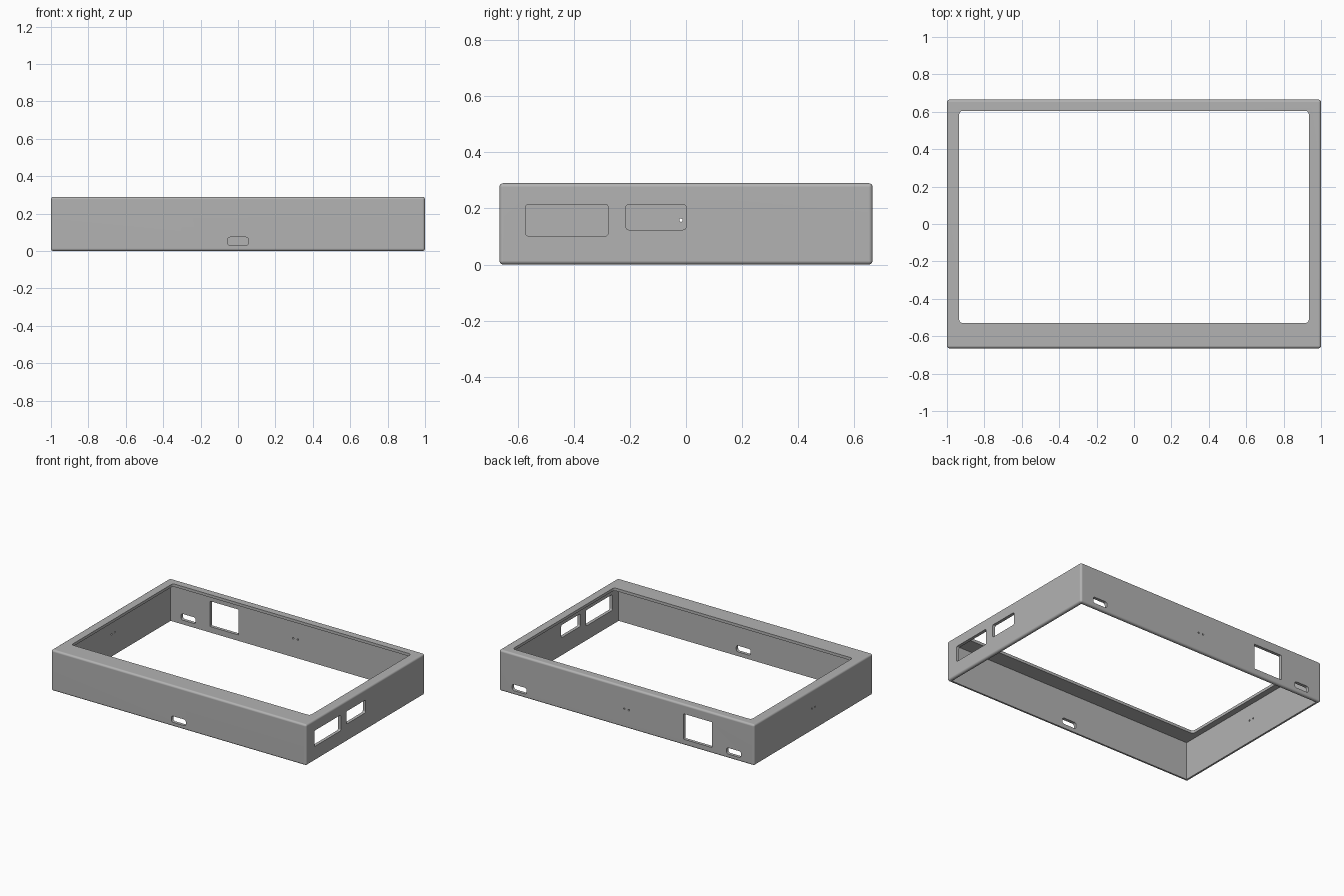
import bpy
import bmesh
from math import radians, pi
from mathutils import Matrix, Vector

cube = bpy.data.objects.get("Cube")
if cube:
    bpy.data.objects.remove(cube, do_unlink=True)

WIDTH, DEPTH, HEIGHT = 2.0, 1.33, 0.29
WALL, LIP = 0.022, 0.02
X_WALL, Y_WALL = WIDTH / 2, DEPTH / 2

grey = bpy.data.materials.new("mid_grey")
grey.use_nodes = True
grey.diffuse_color = (0.45, 0.45, 0.45, 1)
grey.node_tree.nodes["Principled BSDF"].inputs["Base Color"].default_value = (0.45, 0.45, 0.45, 1)


def add_object(name, bm):
    mesh = bpy.data.meshes.new(name)
    bm.to_mesh(mesh)
    bm.free()
    mesh.materials.append(grey)
    obj = bpy.data.objects.new(name, mesh)
    bpy.context.collection.objects.link(obj)
    return obj


def box(name, low, high, radius=0, axis=None, segments=4):
    """Box between two corners; rounds all edges, or only those along axis."""
    low, high = Vector(low), Vector(high)
    bm = bmesh.new()
    bmesh.ops.create_cube(bm, size=1)
    bmesh.ops.scale(bm, vec=high - low, verts=bm.verts)
    bmesh.ops.translate(bm, vec=(low + high) / 2, verts=bm.verts)
    if radius:
        edges = [e for e in bm.edges if axis is None
                 or abs((e.verts[0].co - e.verts[1].co)[axis]) > 1e-4]
        bmesh.ops.bevel(bm, geom=edges, offset=radius, segments=segments,
                        profile=0.5, affect="EDGES")
    return add_object(name, bm)


def rod(name, centre, axis, radius=0.006):
    bm = bmesh.new()
    bmesh.ops.create_cone(bm, cap_ends=True, segments=16, radius1=radius,
                          radius2=radius, depth=0.12)
    turn = Matrix.Rotation(pi / 2, 4, "Y" if axis == 0 else "X")
    bmesh.ops.transform(bm, matrix=Matrix.Translation(centre) @ turn, verts=bm.verts)
    return add_object(name, bm)


def wall_cut(name, axis, side, span, heights, radius):
    """Rounded window through the wall at +/- side of the given axis."""
    wall = side * (X_WALL if axis == 0 else Y_WALL)
    through = (wall - 0.06, wall + 0.06)
    x, y = (through, span) if axis == 0 else (span, through)
    return box(name, (x[0], y[0], heights[0]), (x[1], y[1], heights[1]), radius, axis)


# Rounded outer shell
frame = box("case_frame", (-X_WALL, -Y_WALL, 0), (X_WALL, Y_WALL, HEIGHT), 0.014)

# Hollow inside, open below, with a thin lip around the screen opening
inner_x, inner_y = X_WALL - WALL, Y_WALL - WALL
cutters = [
    box("cavity_cutter", (-inner_x, -inner_y, -0.1), (inner_x, inner_y, HEIGHT - LIP)),
    box("screen_cutter", (-0.935, -0.53, 0.2), (0.935, 0.605, 0.4), 0.02, 2),
]

# Port windows on the left wall
cutters.append(wall_cut("large_port_cutter", 0, 1, (-0.572, -0.277), (0.102, 0.214), 0.01))
cutters.append(wall_cut("small_port_cutter", 0, 1, (-0.214, 0), (0.124, 0.214), 0.01))

# Tall window on the back wall
cutters.append(wall_cut("back_window_cutter", 1, 1, (-0.67, -0.445), (0.042, 0.222), 0.005))

# Finger slots: one in front, two at the back
for side, x in ((-1, 0), (1, 0.84), (1, -0.84)):
    cutters.append(wall_cut("slot_cutter", 1, side, (x - 0.057, x + 0.057), (0.03, 0.074), 0.015))

# Pairs of small screw holes in the back and right walls
for offset in (-0.018, 0.018):
    cutters.append(rod("back_hole_cutter", (offset, Y_WALL, 0.133), 1))
    cutters.append(rod("side_hole_cutter", (-X_WALL, offset, 0.158), 0))

# Apply every cut, then remove the cutters
bpy.context.view_layer.objects.active = frame
for cutter in cutters:
    cutter.hide_render = True
    cut = frame.modifiers.new("cut", "BOOLEAN")
    cut.operation, cut.solver, cut.object = "DIFFERENCE", "EXACT", cutter
    bpy.ops.object.modifier_apply(modifier=cut.name)
    bpy.data.objects.remove(cutter, do_unlink=True)

# Smooth fillets with flat walls
bpy.ops.object.select_all(action="DESELECT")
frame.select_set(True)
bpy.ops.object.shade_smooth_by_angle(angle=radians(30))
weighted = frame.modifiers.new("flat_walls", "WEIGHTED_NORMAL")
weighted.keep_sharp = True
